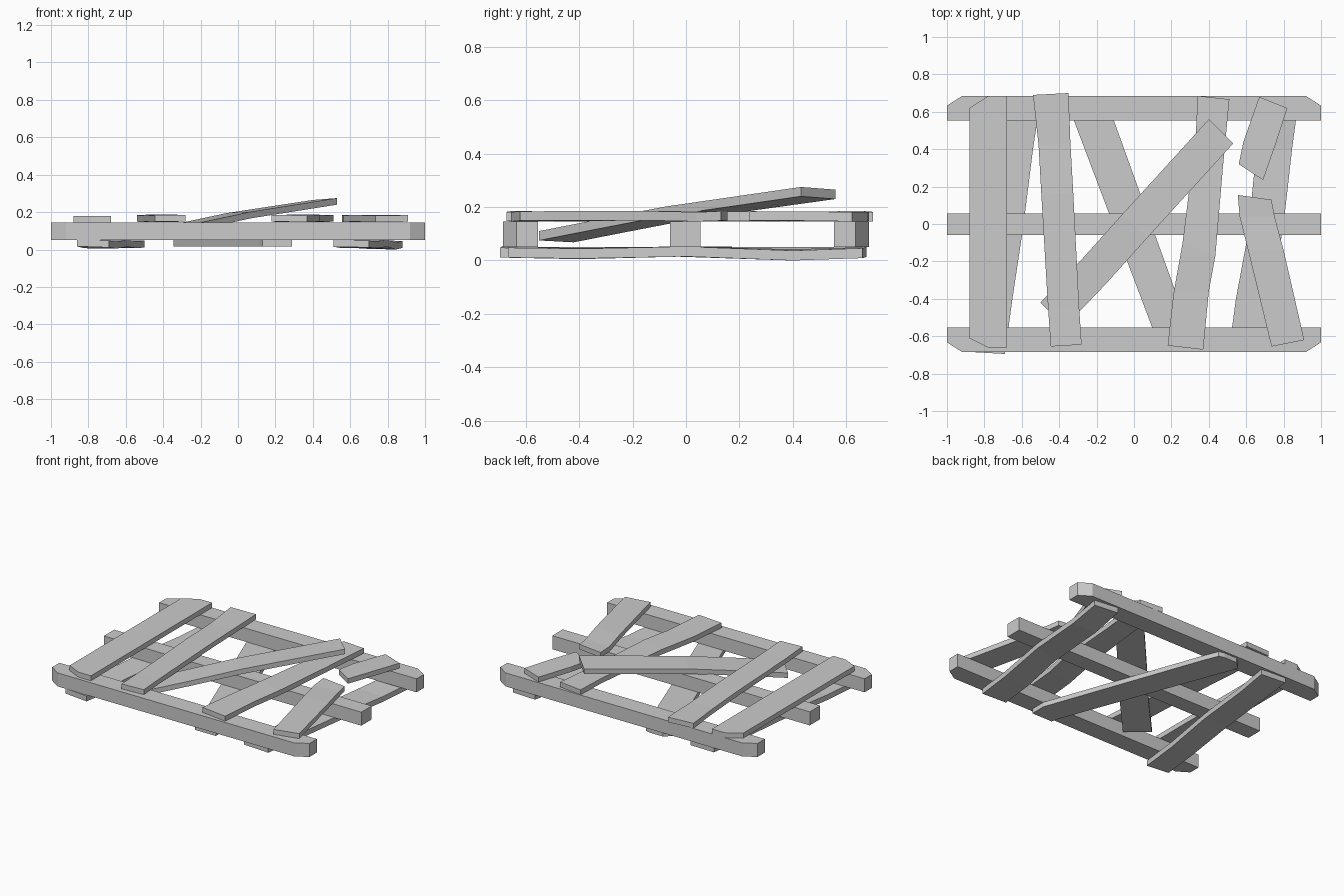
import bpy, bmesh


def make_object(name, bm):
    bmesh.ops.recalc_face_normals(bm, faces=bm.faces)
    mesh = bpy.data.meshes.new(name)
    bm.to_mesh(mesh)
    bm.free()
    obj = bpy.data.objects.new(name, mesh)
    bpy.context.collection.objects.link(obj)
    return obj


def beam(name, outline, z0, z1):
    """Extrude a flat outline straight up."""
    bm = bmesh.new()
    face = bm.faces.new([bm.verts.new((x, y, z0)) for x, y in outline])
    ext = bmesh.ops.extrude_face_region(bm, geom=[face])["geom"]
    for v in ext:
        if isinstance(v, bmesh.types.BMVert):
            v.co.z = z1
    return make_object(name, bm)


def plank(name, rows, base, thick):
    """Loft a warped board through rows of (left x, y, right x, y, left dz, right dz)."""
    bm = bmesh.new()
    rings = []
    for xl, yl, xr, yr, dl, dr in rows:
        rings.append([bm.verts.new(p) for p in (
            (xl, yl, base + dl), (xr, yr, base + dr),
            (xr, yr, base + dr + thick), (xl, yl, base + dl + thick))])
    for a, b in zip(rings, rings[1:]):
        for i in range(4):
            j = (i + 1) % 4
            bm.faces.new((a[i], a[j], b[j], b[i]))
    bm.faces.new(rings[0])
    bm.faces.new(rings[-1])
    return make_object(name, bm)


# Three long stringers, the outer two with clipped outside corners
for side, s in (("front", -1), ("back", 1)):
    beam(side + "_stringer", [(-1, s * 0.553), (1, s * 0.553), (1, s * 0.633),
                              (0.92, s * 0.684), (-0.92, s * 0.684), (-1, s * 0.633)], 0.05, 0.145)
beam("middle_stringer", [(-1, -0.06), (1, -0.06), (1, 0.055), (-1, 0.055)], 0.05, 0.145)

# Top boards, left to right
beam("top_plank_left", [(-0.88, -0.61), (-0.78, -0.66), (-0.68, -0.66), (-0.68, 0.684),
                        (-0.78, 0.684), (-0.88, 0.62)], 0.145, 0.18)
plank("top_plank_second", [
    (-0.445, -0.655, -0.28, -0.645, 0.003, 0.003),
    (-0.46, -0.44, -0.293, -0.45, 0, 0.003),
    (-0.495, 0.15, -0.325, 0.17, 0.005, 0.005),
    (-0.51, 0.42, -0.34, 0.43, 0.0, 0.0),
    (-0.54, 0.69, -0.35, 0.70, 0.003, 0.0)], 0.146, 0.035)
plank("top_plank_third", [
    (0.18, -0.65, 0.37, -0.672, 0.003, 0.0),
    (0.21, -0.38, 0.40, -0.36, 0.0, 0.0),
    (0.26, -0.10, 0.435, -0.17, 0.004, 0.004),
    (0.33, 0.46, 0.475, 0.30, 0.0, 0.0),
    (0.34, 0.685, 0.51, 0.667, 0.0, 0.003)], 0.147, 0.035)

# Snapped right board in two pieces
plank("broken_plank_front", [
    (0.735, -0.655, 0.91, -0.62, 0.0, 0.003),
    (0.61, -0.14, 0.80, -0.14, 0.004, 0.004),
    (0.565, 0.04, 0.752, 0.04, 0.0, 0.0),
    (0.555, 0.155, 0.735, 0.13, 0.003, 0.003)], 0.146, 0.035)
plank("broken_plank_back", [
    (0.56, 0.32, 0.69, 0.235, 0.0, 0.003),
    (0.585, 0.44, 0.755, 0.42, 0.003, 0.003),
    (0.67, 0.68, 0.82, 0.62, 0.0, 0.0)], 0.146, 0.035)

# Loose board lying tilted through the gap
plank("loose_plank", [
    (-0.50, -0.42, -0.37, -0.55, 0.068, 0.075),
    (-0.28, -0.19, -0.15, -0.32, 0.113, 0.120),
    (-0.06, 0.055, 0.07, -0.075, 0.160, 0.167),
    (0.40, 0.56, 0.53, 0.43, 0.230, 0.240)], 0.0, 0.035)

# Bottom boards
plank("bottom_plank_left", [
    (-0.86, -0.685, -0.69, -0.695, 0.012, 0.006),
    (-0.82, -0.40, -0.65, -0.40, 0.002, 0.0),
    (-0.77, 0.0, -0.59, 0.0, 0.012, 0.010),
    (-0.72, 0.40, -0.54, 0.40, 0.006, 0.002),
    (-0.69, 0.675, -0.50, 0.665, 0.010, 0.006)], 0.005, 0.037)
plank("bottom_plank_middle", [
    (0.13, -0.66, 0.29, -0.66, 0, 0),
    (0.115, -0.60, 0.29, -0.55, 0, 0),
    (-0.32, 0.55, -0.11, 0.56, 0, 0),
    (-0.345, 0.62, -0.15, 0.66, 0, 0),
    (-0.29, 0.67, -0.19, 0.67, 0, 0)], 0.017, 0.034)
plank("bottom_plank_right", [
    (0.51, -0.66, 0.70, -0.665, 0.010, 0.006),
    (0.545, -0.40, 0.735, -0.40, 0.004, 0.002),
    (0.61, -0.05, 0.80, 0.0, 0.010, 0.010),
    (0.655, 0.40, 0.845, 0.40, 0.0, -0.005),
    (0.70, 0.675, 0.88, 0.66, 0.008, 0.004)], 0.005, 0.037)
